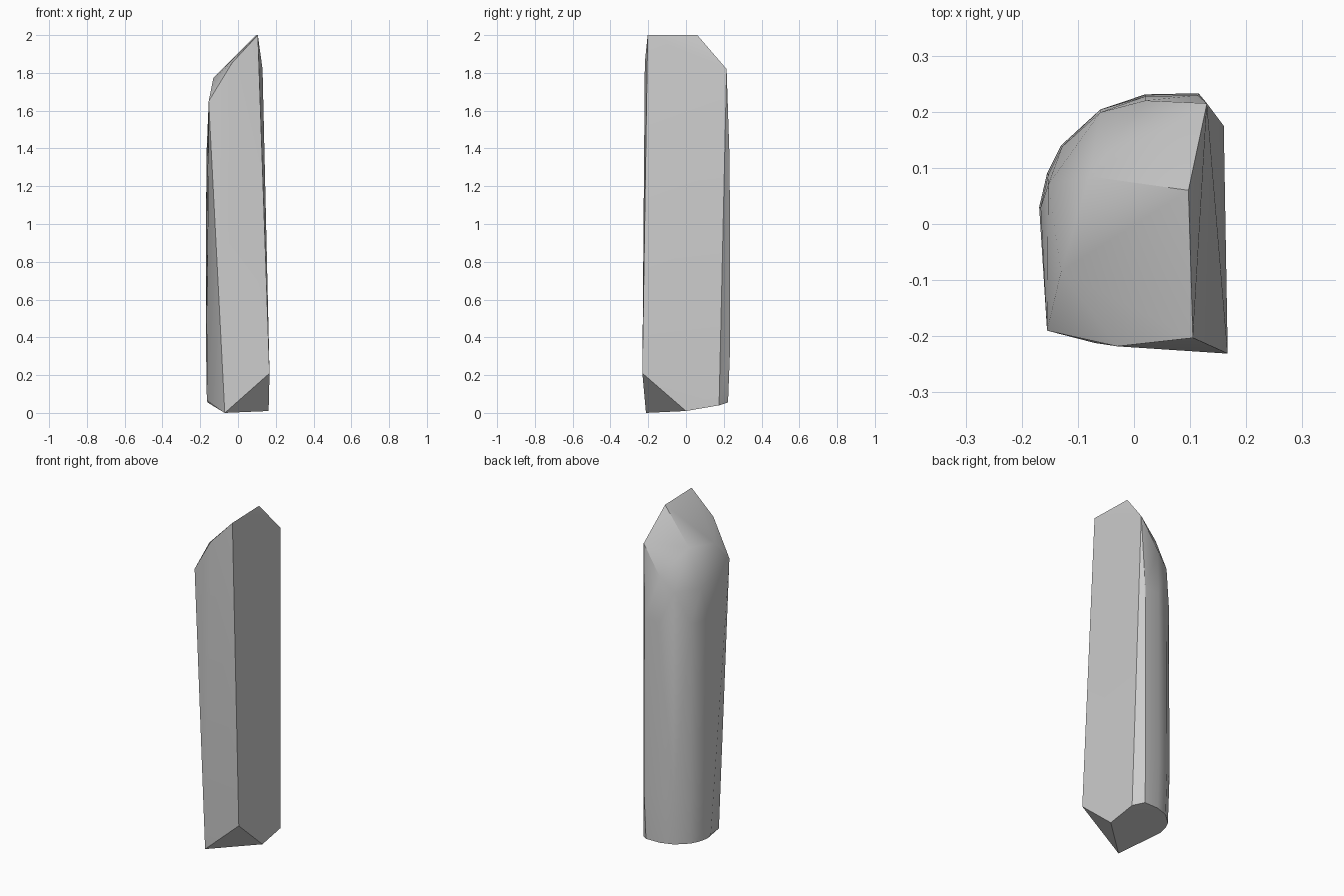
import bpy, bmesh, math

cube = bpy.data.objects.get("Cube")
if cube:
    bpy.data.objects.remove(cube, do_unlink=True)

# Plain grey stone
stone = bpy.data.materials.new("grey_stone")
stone.use_nodes = True
grey = (0.6, 0.6, 0.6, 1)
stone.diffuse_color = grey
stone.node_tree.nodes["Principled BSDF"].inputs["Base Color"].default_value = grey

# Rounded back, from the left corner round to the right side
back_curve = [(0.115, 0.233), (0.02, 0.231), (-0.06, 0.204),
              (-0.13, 0.14), (-0.155, 0.09), (-0.169, 0.03)]


def back_row(z, scale):
    return [(x * scale, y * scale, z) for x, y in back_curve]


# Chisel tip: level ridge, front rim and sloping back facet
tip = [(0.105, -0.203, 2), (0.097, 0.06, 2), (0.13, 0.215, 1.82),
       (-0.03, -0.218, 1.855), (-0.155, -0.19, 1.65),
       (-0.13, -0.085, 1.775), (-0.08, 0.085, 1.8),
       (0.02, 0.22, 1.65), (-0.06, 0.199, 1.57), (-0.153, 0.07, 1.57)]

# Broken base with one cut front corner
base = [(0.167, -0.231, 0.21), (-0.07, -0.212, 0), (0.162, 0, 0.01),
        (0.16, 0.175, 0.04), (-0.165, 0, 0.07)]

# Shard body wrapped around all the corners
corners = tip + base
for z, scale in [(0.055, 0.955), (0.33, 1), (1.05, 1), (1.38, 0.985)]:
    corners += back_row(z, scale)

bm = bmesh.new()
for co in corners:
    bm.verts.new(co)
hull = bmesh.ops.convex_hull(bm, input=bm.verts[:])
spare = {v for v in hull["geom_interior"] + hull["geom_unused"]
         if isinstance(v, bmesh.types.BMVert)}
bmesh.ops.delete(bm, geom=list(spare), context="VERTS")
bmesh.ops.dissolve_limit(bm, angle_limit=math.radians(1),
                         verts=bm.verts[:], edges=bm.edges[:])
bmesh.ops.recalc_face_normals(bm, faces=bm.faces[:])

mesh = bpy.data.meshes.new("stone_shard")
bm.to_mesh(mesh)
bm.free()
mesh.materials.append(stone)
shard = bpy.data.objects.new("stone_shard", mesh)
bpy.context.collection.objects.link(shard)

# Soft rounded back, crisp facets
bpy.ops.object.select_all(action="DESELECT")
shard.select_set(True)
bpy.context.view_layer.objects.active = shard
bpy.ops.object.shade_smooth_by_angle(angle=math.radians(28))
